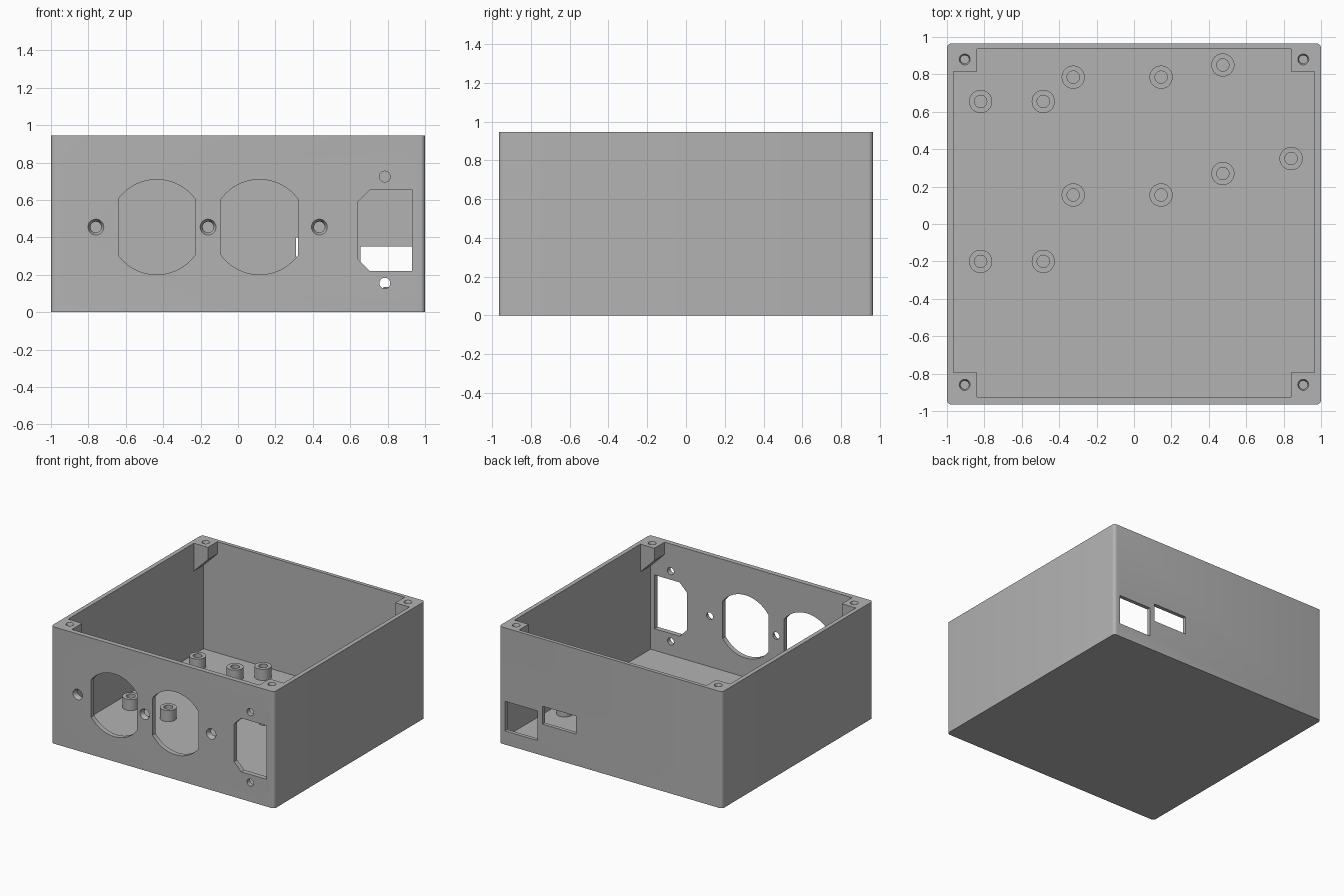
import bpy, bmesh, math
from mathutils import Vector

if "Cube" in bpy.data.objects:
    bpy.data.objects.remove(bpy.data.objects["Cube"], do_unlink=True)

# Single plastic colour
GREY = (0.45, 0.45, 0.45, 1)
plastic = bpy.data.materials.new("grey_plastic")
plastic.use_nodes = True
plastic.diffuse_color = GREY
plastic.node_tree.nodes["Principled BSDF"].inputs["Base Color"].default_value = GREY

WIDTH, DEPTH, HEIGHT = 1.0, 0.965, 0.945
INNER_X, FRONT_Y, BACK_Y, FLOOR = 0.965, -0.925, 0.935, 0.045
ORDER = {"y": lambda u, v, w: (u, w, v), "z": lambda u, v, w: (u, v, w)}


def rect(u0, u1, v0, v1):
    return [(u0, v0), (u1, v0), (u1, v1), (u0, v1)]


def circle(u, v, r, n=32):
    return [(u + r * math.cos(math.tau * i / n), v + r * math.sin(math.tau * i / n))
            for i in range(n)]


def prism(name, points, axis, start, end, end_scale=1.0):
    """Extrude a 2D outline along an axis, optionally tapering its far end."""
    bm = bmesh.new()
    mid = sum((Vector(p) for p in points), Vector((0, 0))) / len(points)
    rings = []
    for w, s in ((start, 1.0), (end, end_scale)):
        ring = [mid + (Vector(p) - mid) * s for p in points]
        rings.append([bm.verts.new(ORDER[axis](p.x, p.y, w)) for p in ring])
    near, far = rings
    bm.faces.new(near)
    bm.faces.new(far)
    for i in range(len(near)):
        j = (i + 1) % len(near)
        bm.faces.new((near[i], near[j], far[j], far[i]))
    bmesh.ops.recalc_face_normals(bm, faces=bm.faces)
    mesh = bpy.data.meshes.new(name)
    bm.to_mesh(mesh)
    bm.free()
    mesh.materials.append(plastic)
    obj = bpy.data.objects.new(name, mesh)
    bpy.context.scene.collection.objects.link(obj)
    return obj


def activate(obj):
    bpy.ops.object.select_all(action="DESELECT")
    obj.select_set(True)
    bpy.context.view_layer.objects.active = obj


def combine(target, tool, operation="DIFFERENCE"):
    """Apply a boolean and discard the tool object."""
    mod = target.modifiers.new("combine", "BOOLEAN")
    mod.operation, mod.object, mod.solver = operation, tool, "EXACT"
    activate(target)
    bpy.ops.object.modifier_apply(modifier=mod.name)
    bpy.data.objects.remove(tool, do_unlink=True)


def smooth(obj):
    activate(obj)
    bpy.ops.object.shade_smooth_by_angle(angle=math.radians(30))


# Outer shell with rounded upright corners
R = 0.025
outline = []
for k, (sx, sy) in enumerate([(1, 1), (-1, 1), (-1, -1), (1, -1)]):
    for i in range(6):
        a = math.pi / 2 * (k + i / 5)
        outline.append((sx * (WIDTH - R) + R * math.cos(a), sy * (DEPTH - R) + R * math.sin(a)))
body = prism("enclosure_body", outline, "z", 0, HEIGHT)
combine(body, prism("cavity", rect(-INNER_X, INNER_X, FRONT_Y, BACK_Y), "z", FLOOR, HEIGHT + 0.1))

# Lid screw posts, sloped underneath, with countersunk screw holes
for side in (-1, 1):
    profile = [(side * x, z) for x, z in
               ((0.84, HEIGHT), (0.98, HEIGHT), (0.98, 0.705), (0.84, 0.845))]
    for y0, y1 in ((-0.945, -0.795), (0.815, 0.95)):
        combine(body, prism("corner_post", profile, "y", y0, y1), "UNION")
    for y in (-0.86, 0.88):
        x = side * 0.905
        combine(body, prism("hole", circle(x, y, 0.022), "z", HEIGHT - 0.12, HEIGHT + 0.02))
        combine(body, prism("sink", circle(x, y, 0.030), "z", HEIGHT + 0.001, HEIGHT - 0.02, 0.7))

# Front cutouts: two flat-sided sockets
F0, F1 = -1.0, -0.9
MID_Z = 0.455
for cx in (-0.435, 0.115):
    arc = math.asin(0.15 / 0.254)
    socket = []
    for base in (arc, math.pi + arc):
        for i in range(25):
            a = base + (math.pi - 2 * arc) * i / 24
            socket.append((cx + 0.254 * math.cos(a), MID_Z + 0.254 * math.sin(a)))
    combine(body, prism("socket", socket, "y", F0, F1))

# Front countersunk screw holes beside the sockets
for cx in (-0.76, -0.16, 0.435):
    combine(body, prism("hole", circle(cx, MID_Z, 0.029), "y", F0, F1))
    combine(body, prism("sink", circle(cx, MID_Z, 0.043), "y", -DEPTH - 0.001, -DEPTH + 0.025, 0.65))

# Power inlet with two clipped corners, and its screw holes
inlet = [(0.93, 0.22), (0.93, 0.655), (0.705, 0.655), (0.64, 0.59), (0.64, 0.285), (0.705, 0.22)]
combine(body, prism("inlet", inlet, "y", F0, F1))
for z in (0.155, 0.725):
    combine(body, prism("hole", circle(0.785, z, 0.029), "y", F0, F1))

# Back connector windows
for window in (rect(0.655, 0.945, 0.11, 0.35), rect(0.31, 0.61, 0.255, 0.40)):
    combine(body, prism("window", window, "y", 0.9, 1.0))
smooth(body)

# Circuit board standoffs on the floor
spots = [(x, y) for x in (-0.82, -0.485) for y in (-0.2, 0.655)]
spots += [(x, y) for x in (-0.325, 0.145) for y in (0.155, 0.785)]
spots += [(0.475, 0.27), (0.475, 0.85), (0.84, 0.35)]
for i, (x, y) in enumerate(spots):
    post = prism(f"standoff_{i + 1}", circle(x, y, 0.062), "z", FLOOR - 0.01, 0.135)
    combine(post, prism("bore", circle(x, y, 0.033), "z", 0, 0.2))
    smooth(post)
